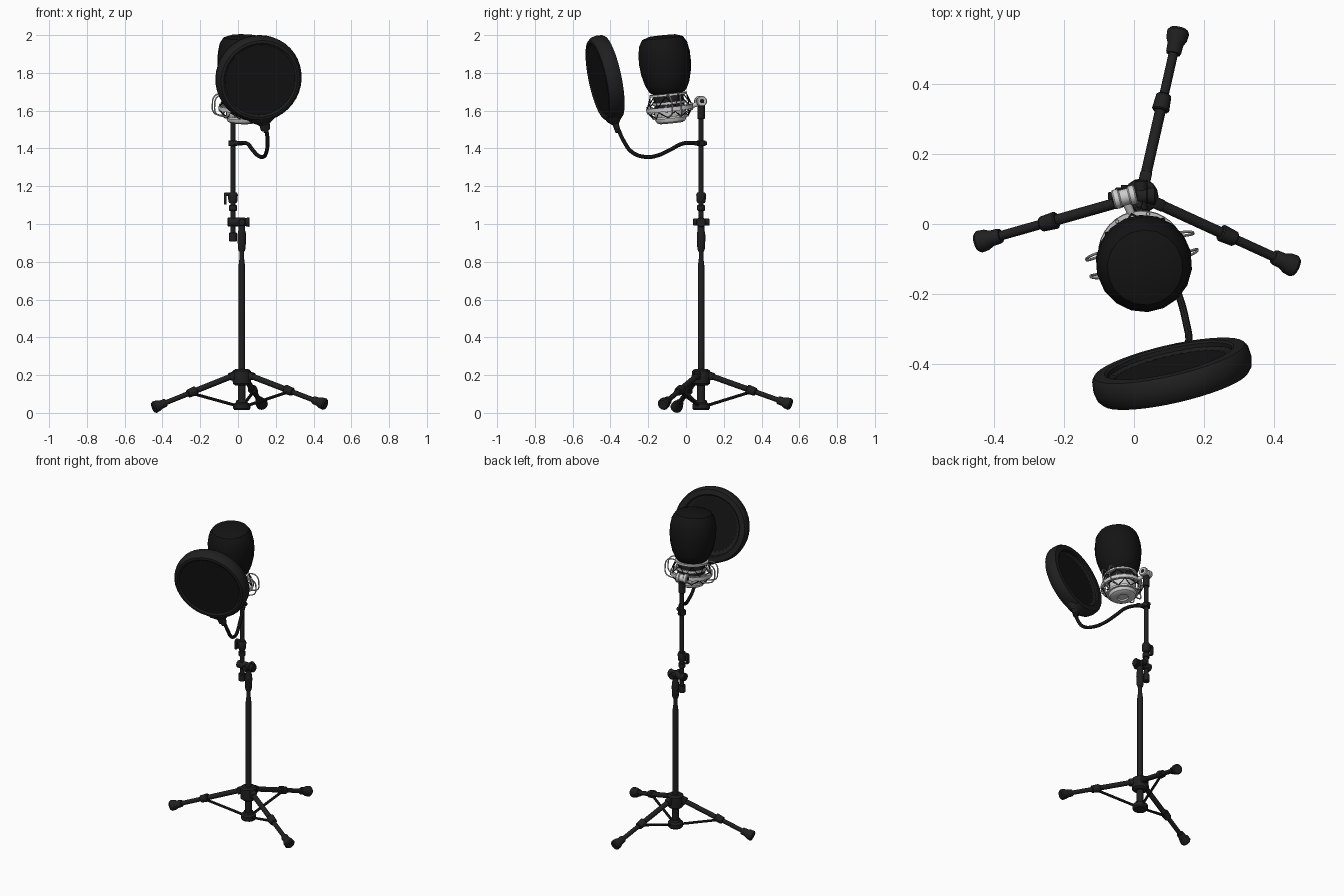
import bpy, bmesh, math
from mathutils import Matrix, Vector as V

if "Cube" in bpy.data.objects:
    bpy.data.objects.remove(bpy.data.objects["Cube"])

black = bpy.data.materials.new("black")
black.diffuse_color = (0.014, 0.014, 0.014, 1)
black.use_nodes = True
black.node_tree.nodes["Principled BSDF"].inputs["Base Color"].default_value = black.diffuse_color
soft = bpy.data.materials.new("soft_black")
soft.diffuse_color = (0.007, 0.007, 0.007, 1)
soft.use_nodes = True
soft.node_tree.nodes["Principled BSDF"].inputs["Base Color"].default_value = soft.diffuse_color


def add(name, bm, mat, M):
    bmesh.ops.remove_doubles(bm, verts=bm.verts, dist=1e-5)
    bmesh.ops.recalc_face_normals(bm, faces=bm.faces)
    me = bpy.data.meshes.new(name)
    bm.to_mesh(me)
    bm.free()
    ob = bpy.data.objects.new(name, me)
    bpy.context.collection.objects.link(ob)
    ob.matrix_world = M
    if mat:
        me.materials.append(mat)
    return ob


def lathe(name, prof, M, mat=black, n=16, closed=False):
    """Spin (radius, height) points about the local z axis."""
    bm = bmesh.new()
    rings = [[bm.verts.new((r * math.cos(2 * math.pi * i / n), r * math.sin(2 * math.pi * i / n), z))
              for i in range(n)] for r, z in prof]
    if closed:
        rings.append(rings[0])
    for a, b in zip(rings, rings[1:]):
        for i in range(n):
            j = (i + 1) % n
            bm.faces.new((a[i], a[j], b[j], b[i]))
    return add(name, bm, mat, M)


def frame(p, d):
    return Matrix.Translation(V(p)) @ V(d).to_track_quat('Z', 'Y').to_matrix().to_4x4()


def rod(name, p, q, r1, r2=None, mat=black, n=14):
    """Solid round bar from p to q with slightly eased ends."""
    p, q = V(p), V(q)
    L = (q - p).length
    r2 = r2 or r1
    e = min(r1, L) * 0.15
    return lathe(name, [(0, 0), (r1 - e, 0), (r1, e), (r2, L - e), (r2 - e, L), (0, L)], frame(p, q - p), mat, n)


def box(name, c, s, mat=black, b=0.006, M=Matrix()):
    bm = bmesh.new()
    bmesh.ops.create_cube(bm, size=1)
    bmesh.ops.scale(bm, vec=s, verts=bm.verts)
    bmesh.ops.bevel(bm, geom=bm.edges[:], offset=b, segments=2, affect='EDGES', profile=0.5)
    return add(name, bm, mat, M @ Matrix.Translation(V(c)))


def wire(name, pts, r, mat=black, M=Matrix(), smooth=True, cyclic=False):
    cu = bpy.data.curves.new(name, 'CURVE')
    cu.dimensions = '3D'
    cu.bevel_depth, cu.bevel_resolution, cu.resolution_u = r, 2, 6
    cu.use_fill_caps = True
    sp = cu.splines.new('BEZIER')
    sp.bezier_points.add(len(pts) - 1)
    for bp, p in zip(sp.bezier_points, pts):
        bp.co = p
        bp.handle_left_type = bp.handle_right_type = 'AUTO' if smooth else 'VECTOR'
    sp.use_cyclic_u = cyclic
    ob = bpy.data.objects.new(name, cu)
    bpy.context.collection.objects.link(ob)
    ob.matrix_world = M
    if mat:
        cu.materials.append(mat)
    bpy.ops.object.select_all(action='DESELECT')
    ob.select_set(True)
    bpy.context.view_layer.objects.active = ob
    bpy.ops.object.convert(target='MESH')


# tripod base
cx, cy = 0.02, 0.08
base = Matrix.Translation((cx, cy, 0))
lathe("hub", [(0, .145), (.035, .145), (.047, .155), (.05, .19), (.048, .222), (.035, .232), (0, .232)], base)
lathe("lower_collar", [(0, .016), (.04, .016), (.046, .024), (.046, .046), (.032, .055), (.028, .068), (0, .068)], base)
rod("center_post", (cx, cy, .03), (cx, cy, .2), .021)
for i, (ang, zf) in enumerate(((195.8, .034), (335.4, .05), (77.2, .05))):
    a = math.radians(ang)

    def at(r, dz=0.0):
        return V((cx + r * math.cos(a), cy + r * math.sin(a), .2 + (zf - .2) * (r - .04) / .43 + dz))
    rod(f"leg_upper_{i}", at(.02), at(.29), .0155)
    rod(f"leg_lower_{i}", at(.27), at(.45), .0135)
    rod(f"leg_joint_{i}", at(.25), at(.298), .025, .022)
    d = at(.49) - at(.42)
    lathe(f"foot_{i}", [(0, 0), (.02, 0), (.022, .006), (.023, .03), (.03, .045), (.032, .068), (.026, .076), (0, .076)],
          frame(at(.417), d))
    box(f"hub_bracket_{i}", (0, 0, 0), (.034, .04, .05), M=frame(at(.045), d))
    rod(f"brace_{i}", at(.265, -.012), V((cx, cy, .04)) + V((math.cos(a), math.sin(a), 0)) * .035, .008, n=8)

# main pole with grip clutch
lathe("main_pole", [(0, .2), (.017, .2), (.017, .78), (.012, .82), (.012, .9), (0, .9)], base)
lathe("clutch", [(0, .855), (.015, .855), (.02, .87), (.023, .93), (.021, .955), (.018, .965), (.018, 1.0), (0, 1.0)], base)

# cross clamp and knobs
px, py = -.027, .08
rod("clamp_body", (-.055, py, 1.01), (.04, py, 1.01), .024)
rod("clamp_knob", (.034, py, 1.01), (.062, py, 1.01), .021, .026)
rod("clamp_bolt", (cx, .038, 1.01), (cx, .125, 1.01), .019)

# upper pole with collars
pole = Matrix.Translation((px, py, 0))
rod("upper_pole", (px, py, .92), (px, py, 1.6), .0135)
rod("pole_end_cap", (px, py, .908), (px, py, .955), .021)
rod("pole_collar", (px, py, 1.07), (px, py, 1.1), .021)
lathe("hook_collar", [(0, 1.11), (.018, 1.11), (.024, 1.12), (.026, 1.155), (.02, 1.168), (0, 1.168)], pole)
box("hook_arm", (-.053, py, 1.158), (.04, .024, .018), b=.004)
box("hook_lever", (-.067, py, 1.132), (.014, .024, .06), b=.004)
rod("pole_top", (px, py, 1.555), (px, py, 1.63), .02)

# screen clamp and flexible neck
rod("neck_clamp", (px, py, 1.412), (px, py, 1.443), .024)
rod("neck_clamp_screw", (px, py, 1.428), (px, .112, 1.428), .01)
rod("neck_clamp_socket", (-.03, .07, 1.428), (.022, .05, 1.428), .013)
wire("gooseneck", [(-.02, .075, 1.428), (.015, .04, 1.43), (.05, -.02, 1.425), (.075, -.08, 1.395), (.105, -.15, 1.363),
                   (.132, -.215, 1.355), (.15, -.285, 1.38), (.157, -.33, 1.44), (.148, -.362, 1.51)], .0105)

# pop screen: rimmed disc, serrated inner edge at the back, funnel stem
C = V((.11, -.43, 1.77))
S = frame(C, (.22, -.95, -.2))
lathe("screen_rim", [(.19, .036), (.2, .042), (.214, .04), (.227, .025), (.232, 0), (.229, -.03), (.221, -.041),
                     (.19, -.043), (.183, -.038), (.183, .03)], S, n=40, closed=True)
lathe("screen_front_mesh", [(0, .036), (.192, .036), (.192, .028), (0, .028)], S, soft, 40)
lathe("screen_back_mesh", [(0, -.016), (.186, -.016), (.186, -.008), (0, -.008)], S, soft, 40)
bm = bmesh.new()
n = 80
ring = [[bm.verts.new((r * math.cos(2 * math.pi * i / n), r * math.sin(2 * math.pi * i / n), z))
         for i in range(n) for r in [(ro if ro else (.158, .17)[i % 2])]] for ro, z in ((.187, -.028), (0, -.02))]
for i in range(n):
    j = (i + 1) % n
    bm.faces.new((ring[0][i], ring[0][j], ring[1][j], ring[1][i]))
add("screen_serration", bm, black, S)
stem = frame((.147, -.363, 1.497), (-.012, -.016, .085)).to_translation()
Sx = S.to_3x3()
up = (V((.125, -.392, 1.6)) - stem).normalized()
nrm = Sx.col[2].normalized()
side = up.cross(nrm).normalized()
R = Matrix((side, nrm, up)).transposed().to_4x4()
lathe("screen_stem", [(0, 0), (.023, 0), (.026, .006), (.028, .03), (.042, .042), (.072, .062), (.08, .075), (0, .075)],
      Matrix.Translation(stem) @ R @ Matrix.Diagonal((1, .55, 1, 1)))
rod("stem_ferrule", stem - up * .012, stem + up * .01, .014)

# microphone in its own tilted frame
M = (Matrix.Translation((.02, -.078, 1.53)) @ Matrix.Rotation(math.radians(14), 4, 'Z')
     @ Matrix.Rotation(math.radians(6), 4, 'X'))
lathe("mic_base", [(0, .012), (.03, .012), (.034, .004), (.06, .004), (.076, .012), (.083, .028), (.085, .085), (0, .085)],
      M, None, 28)
lathe("mic_body", [(0, .08), (.08, .08), (.08, .18), (0, .18)], M, black, 28)
lathe("foam_windscreen", [(0, .168), (.088, .166), (.1, .178), (.118, .215), (.132, .27), (.138, .325), (.137, .375),
                          (.128, .425), (.108, .457), (.07, .47), (0, .472)], M, soft, 18)


# shock mount: rings, elastic cords, wire bows
def band(name, r, z, h, t, mat=None):
    lathe(name, [(r - t, z), (r, z), (r, z + h), (r - t, z + h)], M, mat, 32, True)


band("mount_outer_ring", .125, .07, .022, .016)
band("mount_lower_ring", .094, .03, .012, .012)
band("mount_upper_ring", .1, .15, .012, .016)
band("mount_inner_ring", .088, .105, .014, .01)
cord = []
for i in range(16):
    a = 2 * math.pi * i / 16
    r, z = ((.121, .095), (.099, .148))[i % 2]
    cord.append((r * math.cos(a), r * math.sin(a), z))
wire("upper_elastic", cord, .003, black, M, False, True)
wire("lower_elastic", [(x * (.98 if i % 2 == 0 else .95), y * (.98 if i % 2 == 0 else .95), .068 if i % 2 == 0 else .036)
                       for i, (x, y, z) in enumerate(cord)], .003, black, M, False, True)
for i in range(8):
    a = 2 * math.pi * (i + .5) / 8
    c, s = math.cos(a), math.sin(a)
    rod(f"mount_peg_{i}", M @ V((.119 * c, .119 * s, .062)), M @ V((.119 * c, .119 * s, .102)), .0055, mat=None, n=8)
for s, tag in ((-1, "left"), (1, "right")):
    for y in (-.03, .03):
        wire(f"wire_bow_{tag}_{'front' if y < 0 else 'back'}",
             [(s * .09, y, .155), (s * .125, y, .156), (s * .148, y * .9, .142), (s * .157, y * .8, .1),
              (s * .148, y * .9, .058), (s * .12, y, .045), (s * .088, y, .04)], .0038, None, M)

# swivel joint holding the mount on the pole
W = Matrix.Translation((px, .077, 1.65)) @ Matrix.Rotation(math.radians(14), 4, 'Z') @ Matrix.Rotation(math.pi / 2, 4, 'Y')
lathe("swivel_drum", [(0, -.034), (.024, -.034), (.028, -.03), (.028, -.016), (.023, -.012), (.023, .012), (.028, .016),
                      (.028, .03), (.024, .034), (0, .034)], W, None, 20)
rod("swivel_bolt", W @ V((0, 0, -.037)), W @ V((0, 0, .037)), .011)
rod("swivel_arm", (px, .075, 1.64), M @ V((0, .115, .082)), .014, .011, None)

# smooth shading with sharp edges kept
bpy.ops.object.select_all(action='SELECT')
bpy.context.view_layer.objects.active = bpy.context.selected_objects[0]
bpy.ops.object.shade_smooth_by_angle(angle=math.radians(35))
